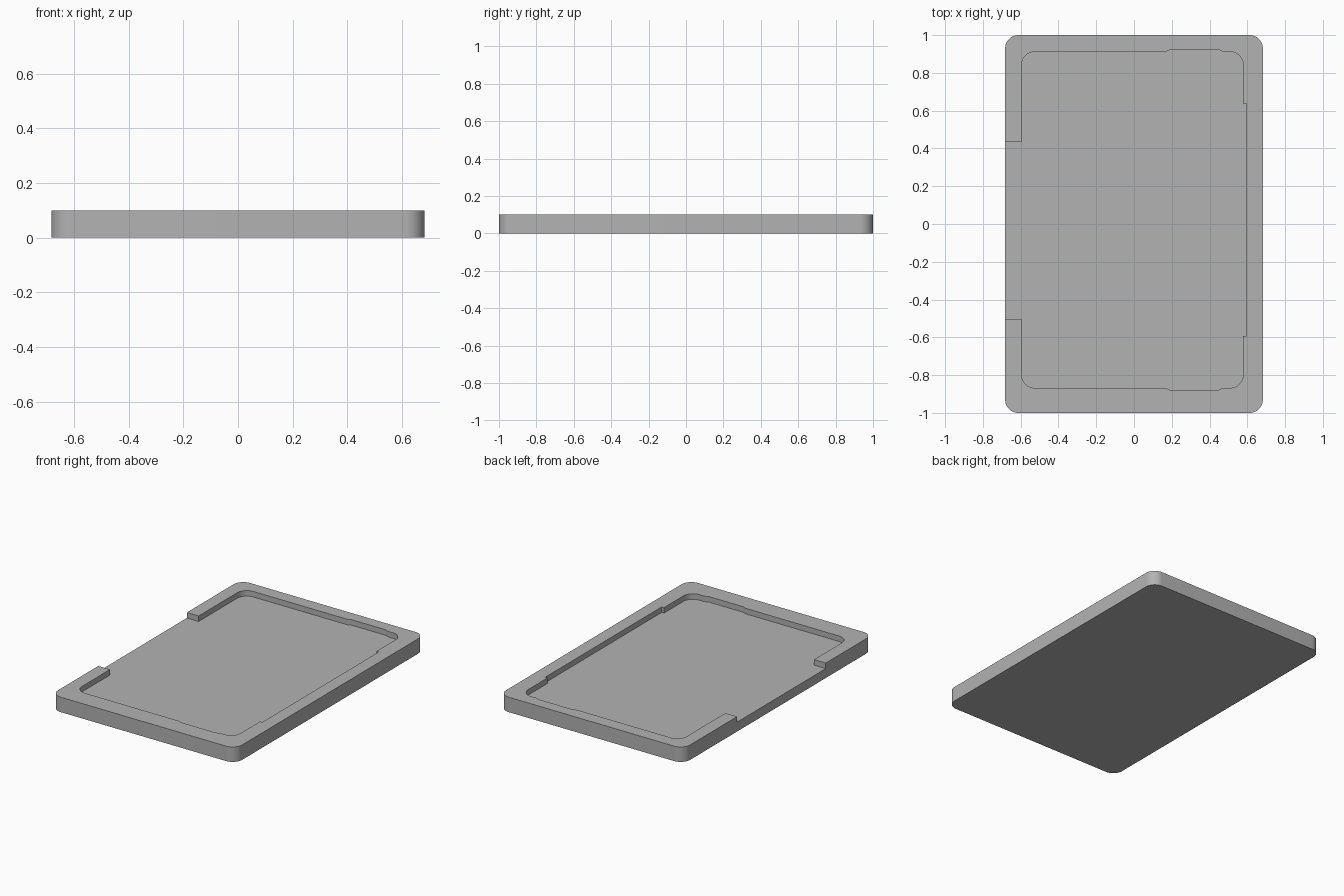
import bpy
import bmesh
from math import radians
from mathutils import Vector

if "Cube" in bpy.data.objects:
    bpy.data.objects.remove(bpy.data.objects["Cube"])

HALF_X, HALF_Y, HEIGHT, FLOOR = 0.682, 1.0, 0.10, 0.063
CORNER = 0.07

grey = bpy.data.materials.new("plain grey")
grey.use_nodes = True
colour = (0.45, 0.45, 0.45, 1)
grey.diffuse_color = colour
grey.node_tree.nodes["Principled BSDF"].inputs["Base Color"].default_value = colour


def rounded(points, steps=10):
    """Replace every corner that has a radius by a quarter arc."""
    out = []
    for i, (x, y, r) in enumerate(points):
        p = Vector((x, y))
        if r == 0:
            out.append(p)
            continue
        before = Vector(points[i - 1][:2]) - p
        after = Vector(points[(i + 1) % len(points)][:2]) - p
        a, b = before.normalized() * r, after.normalized() * r
        centre = p + a + b
        for k in range(steps + 1):
            t = k / steps
            out.append(centre + (-b * (1 - t) - a * t).normalized() * r)
    return out


def prism(name, outline, z0, z1):
    """Extrude a flat outline between two heights."""
    bm = bmesh.new()
    face = bm.faces.new([bm.verts.new((p.x, p.y, z0)) for p in outline])
    top = bmesh.ops.extrude_face_region(bm, geom=[face])["geom"]
    verts = [v for v in top if isinstance(v, bmesh.types.BMVert)]
    bmesh.ops.translate(bm, verts=verts, vec=(0, 0, z1 - z0))
    bmesh.ops.recalc_face_normals(bm, faces=bm.faces)
    mesh = bpy.data.meshes.new(name)
    bm.to_mesh(mesh)
    bm.free()
    mesh.materials.append(grey)
    obj = bpy.data.objects.new(name, mesh)
    bpy.context.collection.objects.link(obj)
    return obj


# Tray body: a slab with rounded corners
tray = prism("tray", rounded([(sx * HALF_X, sy * HALF_Y, CORNER) for sx, sy in
                              ((-1, -1), (1, -1), (1, 1), (-1, 1))]), 0, HEIGHT)

# Recess outline: side opening, rounded corners and shallow reliefs in the walls
LEFT, RIGHT, RELIEF = -0.595, 0.578, 0.595
FRONT, BACK = -0.868, 0.912
recess = [
    (-0.8, -0.503, 0), (LEFT, -0.503, 0), (LEFT, FRONT, CORNER),
    (0.17, FRONT, 0), (0.19, FRONT - 0.01, 0),
    (0.45, FRONT - 0.01, 0), (0.47, FRONT, 0),
    (RIGHT, FRONT, CORNER), (RIGHT, -0.593, 0), (RELIEF, -0.593, 0),
    (RELIEF, 0.638, 0), (RIGHT, 0.638, 0), (RIGHT, BACK, CORNER),
    (0.47, BACK, 0), (0.45, BACK + 0.01, 0),
    (0.19, BACK + 0.01, 0), (0.17, BACK, 0),
    (LEFT, BACK, CORNER), (LEFT, 0.434, 0), (-0.8, 0.434, 0),
]
cutter = prism("recess_cutter", rounded(recess), FLOOR, HEIGHT + 0.1)
cutter.hide_render = True

# Cut the recess and bake the result
cut = tray.modifiers.new("recess", "BOOLEAN")
cut.operation = "DIFFERENCE"
cut.solver = "EXACT"
cut.object = cutter
bpy.context.view_layer.objects.active = tray
tray.select_set(True)
bpy.ops.object.modifier_apply(modifier=cut.name)
bpy.data.objects.remove(cutter)

# Smooth the rounded corners, keep the edges crisp
bpy.ops.object.shade_smooth_by_angle(angle=radians(25))
